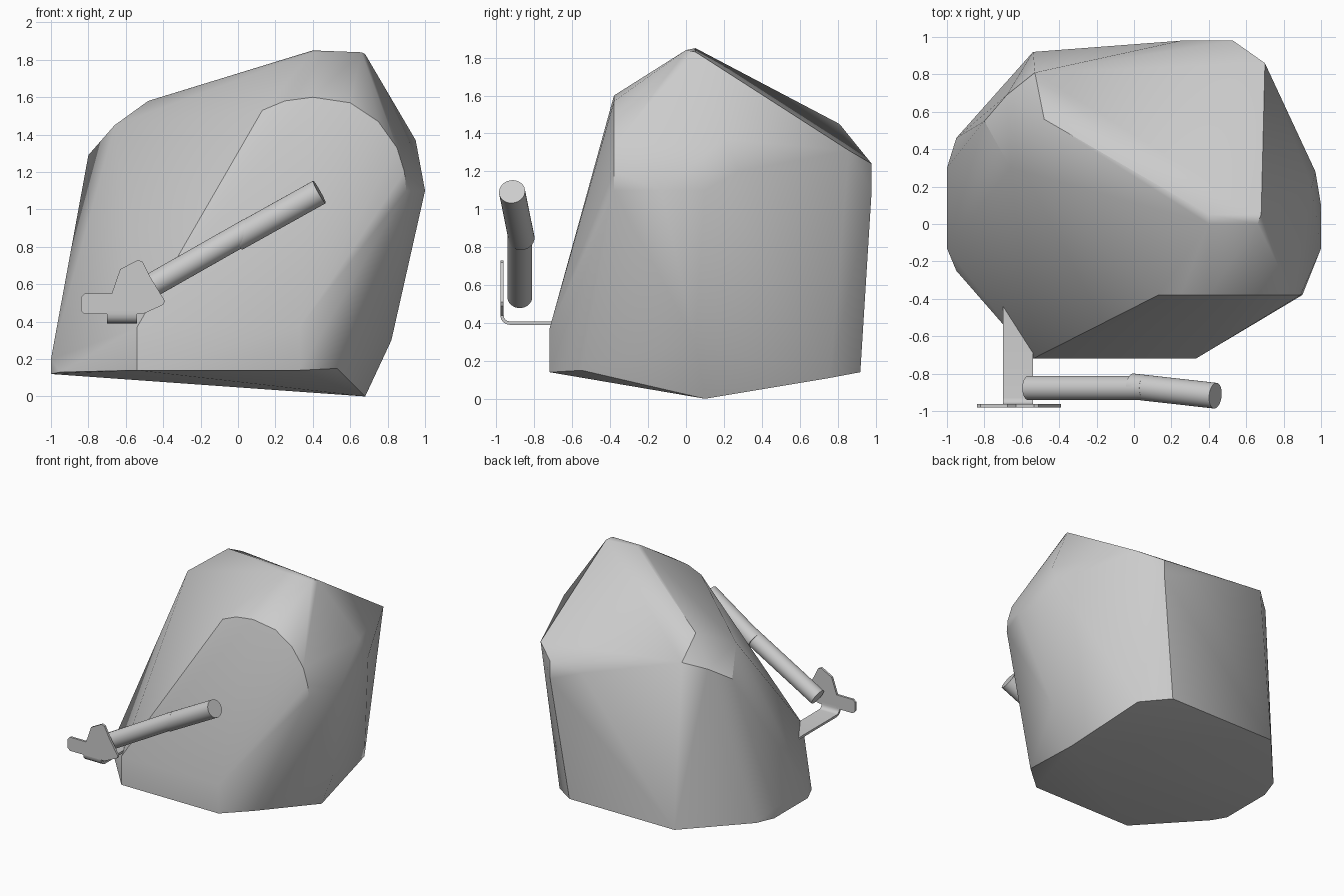
import bpy, bmesh, math
from mathutils import Vector

old = bpy.data.objects.get("Cube")
if old:
    bpy.data.objects.remove(old, do_unlink=True)

grey = bpy.data.materials.new("plain_grey")
grey.use_nodes = True
GREY = (0.6, 0.6, 0.6, 1)
grey.diffuse_color = GREY
grey.node_tree.nodes["Principled BSDF"].inputs["Base Color"].default_value = GREY


def finish(name, bm, angle):
    """Turn a bmesh into a named, shaded object."""
    bmesh.ops.recalc_face_normals(bm, faces=bm.faces[:])
    mesh = bpy.data.meshes.new(name)
    bm.to_mesh(mesh)
    bm.free()
    mesh.materials.append(grey)
    obj = bpy.data.objects.new(name, mesh)
    bpy.context.collection.objects.link(obj)
    bpy.ops.object.select_all(action="DESELECT")
    obj.select_set(True)
    bpy.context.view_layer.objects.active = obj
    bpy.ops.object.shade_smooth_by_angle(angle=math.radians(angle))
    return obj


def prism(name, outline, place, offset):
    """Extrude a flat outline, mapped to 3D by place, along offset."""
    bm = bmesh.new()
    face = bm.faces.new([bm.verts.new(place(a, b)) for a, b in outline])
    ext = bmesh.ops.extrude_face_region(bm, geom=[face])
    bmesh.ops.translate(bm, vec=offset,
                        verts=[v for v in ext["geom"] if isinstance(v, bmesh.types.BMVert)])
    return finish(name, bm, 30)


def tube(name, start, end, radius):
    start, end = Vector(start), Vector(end)
    bm = bmesh.new()
    bmesh.ops.create_cone(bm, cap_ends=True, segments=32, radius1=radius,
                          radius2=radius, depth=(end - start).length)
    turn = (end - start).to_track_quat("Z", "Y").to_matrix().to_4x4()
    bmesh.ops.transform(bm, matrix=turn, verts=bm.verts[:])
    bmesh.ops.translate(bm, vec=(start + end) / 2, verts=bm.verts[:])
    return finish(name, bm, 40)


# Body: a convex faceted shell around its corner points
base = [(-1, -.13, .12), (-1, .3, .12), (-.95, -.25, .13), (-.95, .46, .13),
        (-.54, .92, .14), (.4, .92, .14), (.6, .76, .11), (.68, .1, 0),
        (.53, -.55, .15), (-.54, -.72, .14), (.33, -.72, .14)]
front_wall = [(-.54, -.72, .37), (.33, -.72, .37), (-1, -.13, .2), (-1, .3, .2)]
right_side = [(.82, .05, .3), (1, -.13, 1.1), (1, .1, 1.1), (.95, .2, 1.37), (.97, .28, 1.2)]
back_rim = [(.7, .86, 1.31), (.53, .98, 1.24), (.25, .98, 1.22), (.53, .98, 1.1), (-.53, .81, 1.45)]
left_rim = [(-.68, .69, 1.39), (-.8, .55, 1.29), (-.66, .3, 1.45), (-.48, .56, 1.58)]
peak = [(.4, 0, 1.84), (.4, .05, 1.85), (.66, 0, 1.84), (.68, .05, 1.83)]
front_arch = [(x, -.38, z) for x, z in
              ((.13, 1.53), (.25, 1.58), (.4, 1.6), (.6, 1.57), (.75, 1.47),
               (.85, 1.33), (.89, 1.2), (.9, 1.1))]
bm = bmesh.new()
for p in base + front_wall + right_side + back_rim + left_rim + peak + front_arch:
    bm.verts.new(p)
hull = bmesh.ops.convex_hull(bm, input=bm.verts[:])
loose = {g for g in hull["geom_interior"] + hull["geom_unused"]
         if isinstance(g, bmesh.types.BMVert)}
bmesh.ops.delete(bm, geom=list(loose), context="VERTS")
finish("body", bm, 32)

# Bent bracket arm: side profile swept across its width
bend = [(-.93 - r * math.sin(a), .44 - r * math.cos(a))
        for r, steps in ((.05, range(5)), (.032, range(4, -1, -1)))
        for a in [math.pi / 8 * i for i in steps]]
arm = [(-.42, .39)] + bend[:5] + [(-.98, .46), (-.962, .46)] + bend[5:] + [(-.42, .408)]
prism("bracket_arm", arm, lambda y, z: (-.7, y, z), (.16, 0, 0))

# Upright bracket plate
plate = [(-.84, .46), (-.82, .44), (-.51, .44), (-.4, .49), (-.39, .51),
         (-.47, .64), (-.51, .72), (-.535, .73), (-.63, .68), (-.675, .55),
         (-.82, .55), (-.84, .53)]
prism("bracket_plate", plate, lambda x, z: (x, -.98, z), (0, .018, 0))

# Two tubes meeting at a slight bend
tube("lower_tube", (-.565, -.877, .535), (.06, -.877, .89), .065)
tube("upper_tube", (-.01, -.868, .845), (.435, -.918, 1.093), .069)
